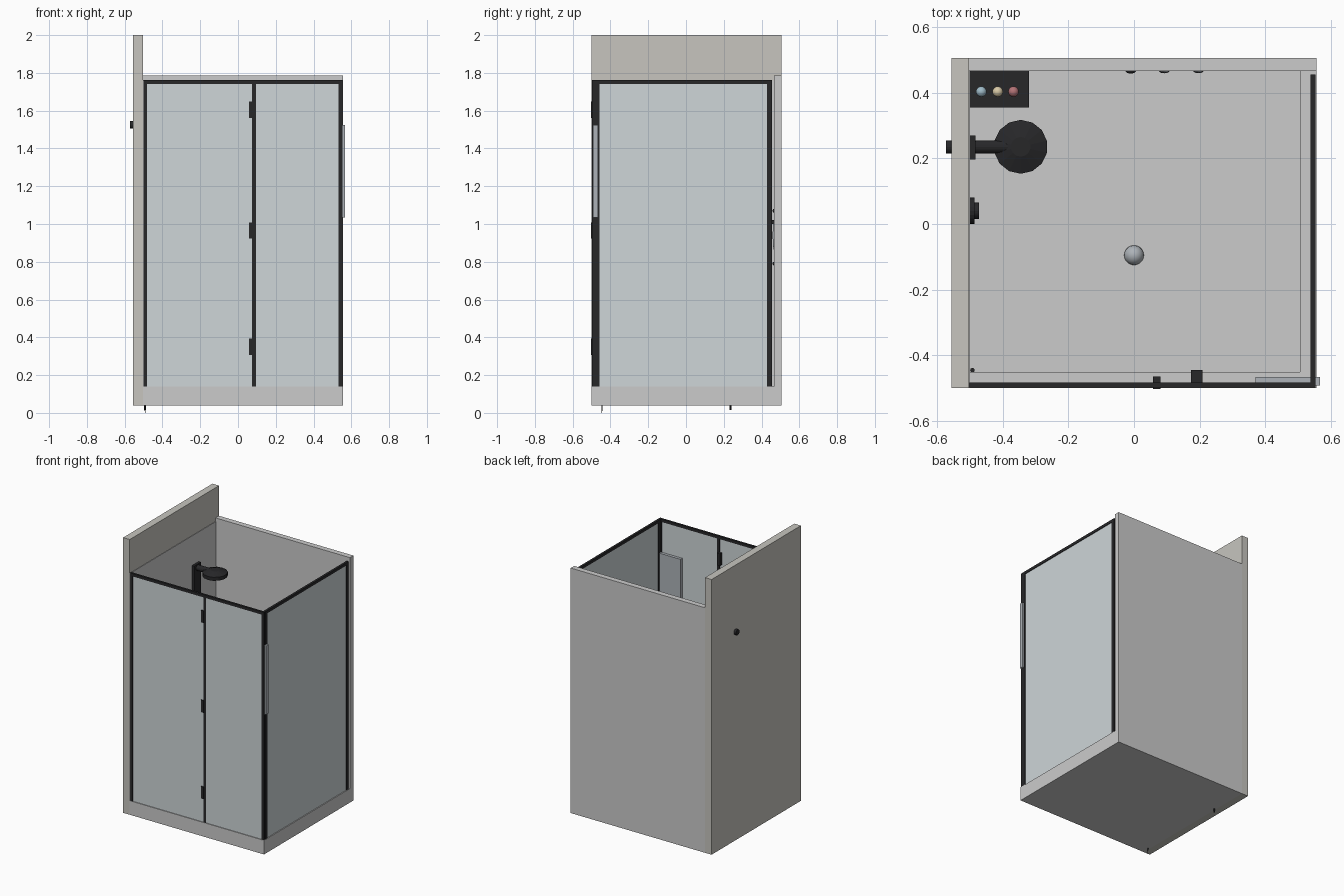
import bpy
from math import pi
from mathutils import Vector

if "Cube" in bpy.data.objects:
    bpy.data.objects.remove(bpy.data.objects["Cube"])


def material(name, r, g, b):
    m = bpy.data.materials.new(name)
    m.diffuse_color = (r, g, b, 1)
    m.use_nodes = True
    m.node_tree.nodes["Principled BSDF"].inputs["Base Color"].default_value = m.diffuse_color
    return m


BLACK = material("matte_black", 0.02, 0.02, 0.022)
GLASS = material("pale_glass", 0.62, 0.67, 0.69)
PLASTER = material("warm_plaster", 0.57, 0.56, 0.52)
STEEL = material("steel", 0.42, 0.45, 0.48)
BLUE = material("blue_cap", 0.35, 0.5, 0.58)
CREAM = material("cream_cap", 0.68, 0.58, 0.38)
ROSE = material("rose_cap", 0.45, 0.17, 0.18)


def finish(name, mat=None, smooth=False):
    o = bpy.context.object
    o.name = name
    if mat:
        o.data.materials.append(mat)
    if smooth:
        bpy.ops.object.shade_smooth_by_angle()
    return o


def box(name, x, y, z, mat=None):
    bpy.ops.mesh.primitive_cube_add(size=1, location=[sum(p) / 2 for p in (x, y, z)])
    bpy.context.object.scale = [p[1] - p[0] for p in (x, y, z)]
    return finish(name, mat)


def rod(name, a, b, r, mat=None, r2=None, sides=16, smooth=False):
    a, b = Vector(a), Vector(b)
    bpy.ops.mesh.primitive_cone_add(vertices=sides, radius1=r, radius2=r if r2 is None else r2,
                                    depth=(b - a).length, location=(a + b) / 2)
    bpy.context.object.rotation_euler = (b - a).to_track_quat('Z', 'Y').to_euler()
    return finish(name, mat, smooth)


def ball(name, loc, size, mat=None):
    bpy.ops.mesh.primitive_uv_sphere_add(segments=20, ring_count=12, radius=1, location=loc)
    bpy.context.object.scale = size
    return finish(name, mat, True)


# Walls
box("left_wall", (-0.555, -0.503), (-0.5, 0.505), (0.04, 2.0), PLASTER)
box("left_wall_lining", (-0.503, -0.5), (-0.5, 0.465), (0.14, 1.76))
box("back_wall", (-0.503, 0.555), (0.466, 0.505), (0.04, 1.785))

# Tray: floor with a raised curb along the two glass sides
box("tray_floor", (-0.503, 0.505), (-0.45, 0.466), (0.04, 0.08))
box("tray_front_curb", (-0.503, 0.555), (-0.5, -0.45), (0.04, 0.14))
box("tray_right_curb", (0.505, 0.555), (-0.45, 0.466), (0.04, 0.14))
ball("drain_dome", (0, -0.095, 0.08), (0.03, 0.03, 0.03), STEEL)

# Front glazing, split by a mullion
FY = (-0.498, -0.483)
box("front_fixed_glass", (-0.485, 0.077), (-0.495, -0.487), (0.14, 1.745), GLASS)
box("front_door_glass", (0.093, 0.535), (-0.495, -0.487), (0.14, 1.745), GLASS)
for name, x in (("front_left_post", (-0.503, -0.482)), ("front_mullion", (0.075, 0.095)),
                ("front_right_post", (0.532, 0.552))):
    box(name, x, FY, (0.14, 1.742), BLACK)
box("front_top_rail", (-0.503, 0.552), FY, (1.742, 1.762), BLACK)
for i, z in enumerate((0.35, 0.965, 1.605)):
    box(f"door_hinge_{i + 1}", (0.058, 0.08), (-0.502, -0.465), (z - 0.043, z + 0.043), BLACK)
box("door_inner_knob", (0.173, 0.208), (-0.483, -0.445), (0.94, 0.98), BLACK)

# Right glazing
RX = (0.537, 0.553)
box("right_glass", (0.541, 0.549), (-0.465, 0.435), (0.14, 1.745), GLASS)
box("right_front_post", RX, (-0.483, -0.458), (0.14, 1.742), BLACK)
box("right_back_post", RX, (0.43, 0.455), (0.14, 1.742), BLACK)
box("right_top_rail", RX, (-0.483, 0.455), (1.742, 1.762), BLACK)

# Flat panel hanging on the door edge
box("hanging_panel", (0.37, 0.567), (-0.492, -0.466), (1.035, 1.525), STEEL)

# Shower column, overhead rose and hose
box("shower_column", (-0.502, -0.482), (0.197, 0.27), (0.85, 1.55), BLACK)
rod("shower_arm", (-0.572, 0.235, 1.525), (-0.345, 0.235, 1.525), 0.02, BLACK)
rod("shower_rose", (-0.345, 0.235, 1.505), (-0.345, 0.235, 1.53), 0.082, BLACK, sides=14)
rod("shower_rose_top", (-0.345, 0.235, 1.53), (-0.345, 0.235, 1.548), 0.082, BLACK, 0.03, sides=14)
rod("shower_hose", (-0.492, 0.235, 0.015), (-0.492, 0.235, 0.86), 0.005, BLACK, sides=8)
rod("floor_pin", (-0.492, -0.445, 0.1), (-0.492, -0.445, 0.0), 0.007, BLACK, 0.001, sides=8)

# Mixer valve
rod("valve_plate", (-0.502, 0.04, 1.05), (-0.485, 0.04, 1.05), 0.04, BLACK, sides=20)
rod("valve_knob", (-0.485, 0.04, 1.05), (-0.472, 0.04, 1.05), 0.025, BLACK, sides=20)

# Corner shelf with three capped bottles
box("corner_shelf", (-0.5, -0.32), (0.355, 0.466), (1.0, 1.02), BLACK)
for n, x, m in (("blue", -0.465, BLUE), ("cream", -0.415, CREAM), ("rose", -0.367, ROSE)):
    rod(f"{n}_bottle", (x, 0.403, 1.02), (x, 0.403, 1.11), 0.016, m, smooth=True)
    ball(f"{n}_bottle_cap", (x, 0.403, 1.11), (0.016, 0.016, 0.016), m)

# Shallow bumps on the back wall
for i, z in enumerate((0.79, 1.07)):
    ball(f"wall_stud_{i + 1}", (-0.01, 0.467, z), (0.016, 0.009, 0.01), BLACK)
for i, x in enumerate((0.092, 0.196)):
    ball(f"wall_bump_{i + 1}", (x, 0.467, 0.94), (0.016, 0.008, 0.08), STEEL)
